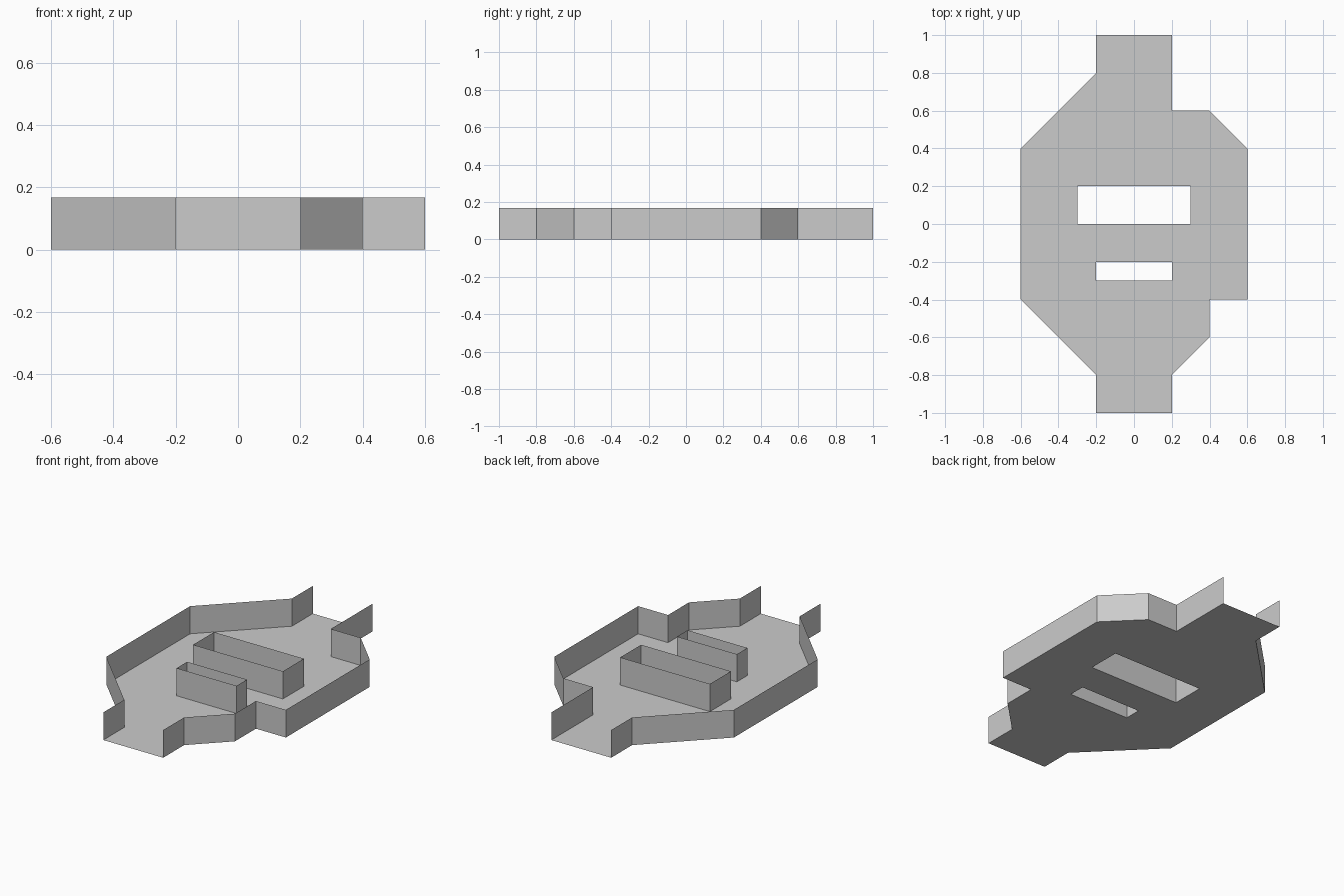
import bpy, bmesh

if "Cube" in bpy.data.objects:
    bpy.data.objects.remove(bpy.data.objects["Cube"])

HEIGHT = 0.167

# Outline runs from one open end to the other on each side
LEFT = [(-0.2, 1), (-0.2, 0.8), (-0.6, 0.4), (-0.6, -0.4), (-0.2, -0.8), (-0.2, -1)]
RIGHT = [(0.2, -1), (0.2, -0.8), (0.4, -0.6), (0.4, -0.4), (0.6, -0.4),
         (0.6, 0.4), (0.4, 0.6), (0.2, 0.6), (0.2, 1)]


def rect(x, y0, y1):
    return [(-x, y0), (x, y0), (x, y1), (-x, y1)]


LARGE_HOLE = rect(0.3, 0.0, 0.2)
SMALL_HOLE = rect(0.2, -0.3, -0.2)


def add_loop(bm, points, closed=True):
    verts = [bm.verts.new((x, y, 0)) for x, y in points]
    pairs = list(zip(verts, verts[1:]))
    if closed:
        pairs.append((verts[-1], verts[0]))
    return [bm.edges.new(p) for p in pairs]


def finish(bm, name):
    mesh = bpy.data.meshes.new(name)
    bm.to_mesh(mesh)
    bm.free()
    obj = bpy.data.objects.new(name, mesh)
    bpy.context.collection.objects.link(obj)
    return obj


def make_wall(name, points, closed):
    bm = bmesh.new()
    edges = add_loop(bm, points, closed)
    ext = bmesh.ops.extrude_edge_only(bm, edges=edges)
    top = [g for g in ext["geom"] if isinstance(g, bmesh.types.BMVert)]
    bmesh.ops.translate(bm, verts=top, vec=(0, 0, HEIGHT))
    return finish(bm, name)


# Floor sheet with two rectangular openings
bm = bmesh.new()
edges = []
for loop in (LEFT + RIGHT, LARGE_HOLE, SMALL_HOLE):
    edges += add_loop(bm, loop)
bmesh.ops.triangle_fill(bm, edges=edges, use_beauty=True, normal=(0, 0, 1))
for f in bm.faces:
    f.normal_update()
    if f.normal.z < 0:
        f.normal_flip()
finish(bm, "floor")

# Thin side walls, open at the front and back ends
make_wall("left_wall", LEFT, False)
make_wall("right_wall", RIGHT, False)

# Walls around the openings
make_wall("large_opening_wall", LARGE_HOLE, True)
make_wall("small_opening_wall", SMALL_HOLE, True)
